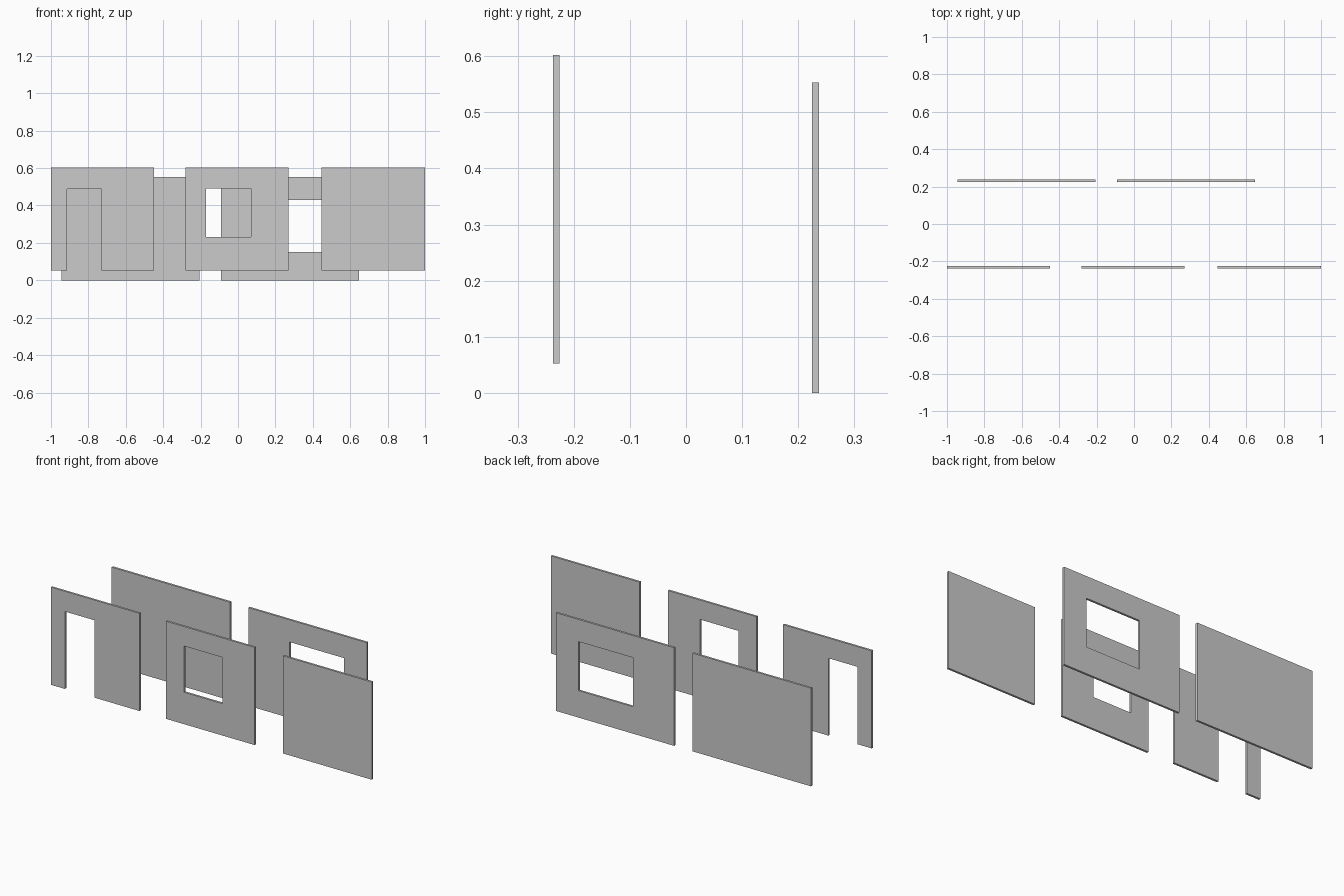
import bpy, bmesh

if "Cube" in bpy.data.objects:
    bpy.data.objects.remove(bpy.data.objects["Cube"])

THICK = 0.012


def rect(x0, x1, z0, z1):
    return [(x0, z0), (x1, z0), (x1, z1), (x0, z1)]


def panel(name, y, outline, window=None):
    """Extrude a flat outline in the xz plane, optionally with a four-sided window."""
    bm = bmesh.new()
    outer = [bm.verts.new((x, y, z)) for x, z in outline]
    if window:
        inner = [bm.verts.new((x, y, z)) for x, z in window]
        for i in range(4):
            j = (i + 1) % 4
            bm.faces.new((outer[i], outer[j], inner[j], inner[i]))
    else:
        bm.faces.new(outer)
    ext = bmesh.ops.extrude_face_region(bm, geom=bm.faces[:])
    moved = [g for g in ext["geom"] if isinstance(g, bmesh.types.BMVert)]
    bmesh.ops.translate(bm, verts=moved, vec=(0, THICK, 0))
    bmesh.ops.recalc_face_normals(bm, faces=bm.faces[:])
    mesh = bpy.data.meshes.new(name)
    bm.to_mesh(mesh)
    bm.free()
    ob = bpy.data.objects.new(name, mesh)
    bpy.context.collection.objects.link(ob)
    return ob


FRONT, BACK = -0.237, 0.225

# Front row: doorway wall, small window wall, plain wall
panel("doorway_wall", FRONT, [
    (-1.0, 0.052), (-0.913, 0.052), (-0.913, 0.488), (-0.73, 0.488),
    (-0.73, 0.052), (-0.448, 0.052), (-0.448, 0.602), (-1.0, 0.602)])
panel("small_window_wall", FRONT, rect(-0.282, 0.27, 0.052, 0.602),
      rect(-0.17, 0.07, 0.232, 0.492))
panel("plain_wall", FRONT, rect(0.446, 1.0, 0.052, 0.602))

# Back row: wide plain wall, wide window wall
panel("wide_plain_wall", BACK, rect(-0.945, -0.207, 0.0, 0.553))
panel("wide_window_wall", BACK, rect(-0.092, 0.646, 0.0, 0.553),
      rect(0.163, 0.503, 0.152, 0.428))
